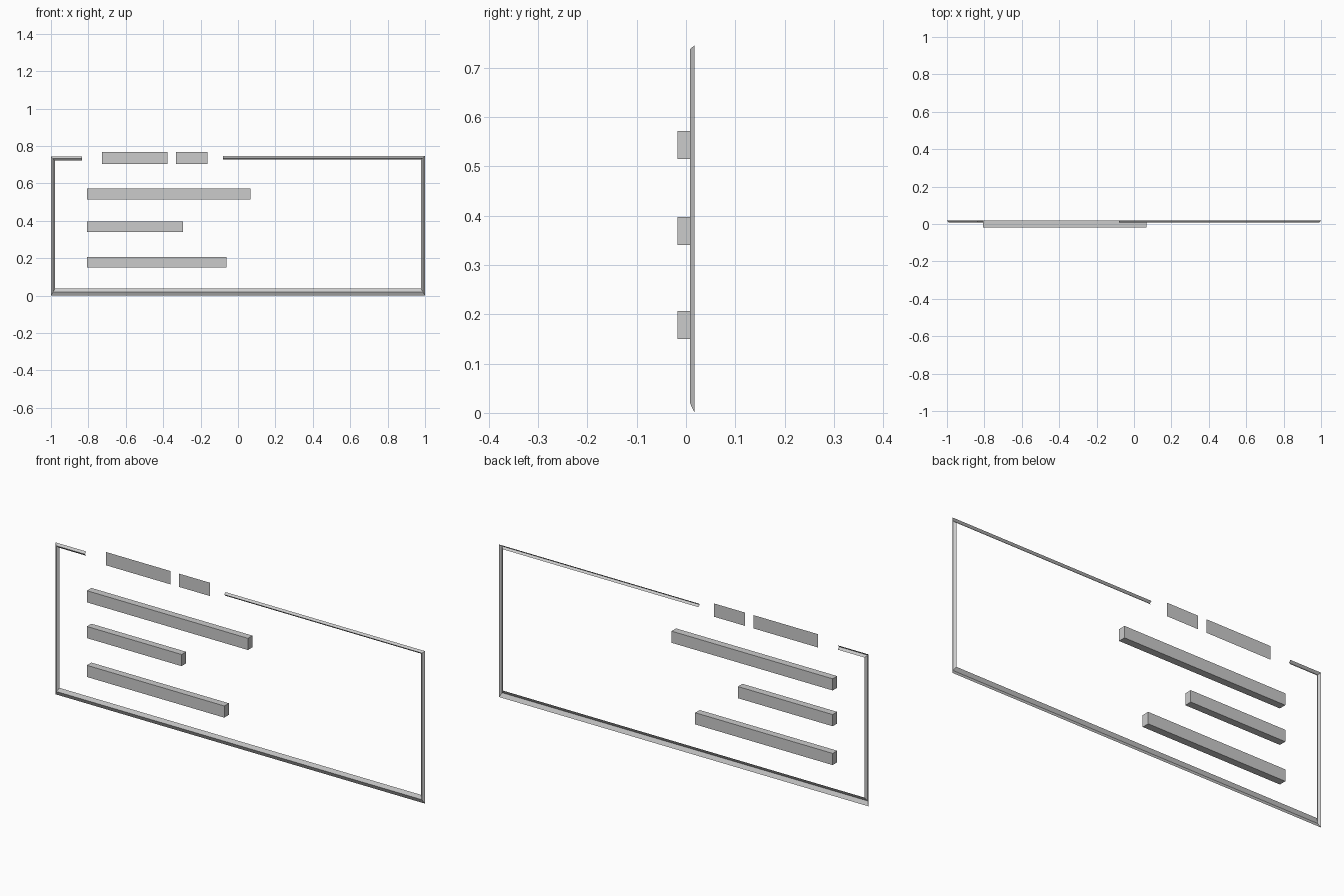
import bpy
import bmesh

if "Cube" in bpy.data.objects:
    bpy.data.objects.remove(bpy.data.objects["Cube"])

BACK, RIDGE, FRONT = 0.0175, 0.008, -0.0175


def make_object(name, bm):
    mesh = bpy.data.meshes.new(name)
    bm.to_mesh(mesh)
    bm.free()
    obj = bpy.data.objects.new(name, mesh)
    bpy.context.collection.objects.link(obj)
    return obj


def bar(name, x0, x1, z0, z1):
    bm = bmesh.new()
    bmesh.ops.create_cube(bm, size=1)
    for v in bm.verts:
        v.co = ((x0 + x1) / 2 + v.co.x * (x1 - x0),
                (FRONT + BACK) / 2 + v.co.y * (BACK - FRONT),
                (z0 + z1) / 2 + v.co.z * (z1 - z0))
    make_object(name, bm)


def plate(name, x0, x1, z0, z1):
    bm = bmesh.new()
    corners = [(x0, z0), (x1, z0), (x1, z1), (x0, z1)]
    bm.faces.new([bm.verts.new((x, BACK, z)) for x, z in corners])
    make_object(name, bm)


# Border: open-backed V moulding, mitred at the corners, gap in the top rail
def border_line(side, bottom, top_left, top_right):
    return [(-0.834, top_left), (-side, top_left), (-side, bottom),
            (side, bottom), (side, top_right), (-0.08, top_right)]


rails = [(BACK, border_line(1.0, 0.003, 0.743, 0.746)),
         (RIDGE, border_line(0.989, 0.020, 0.733, 0.737)),
         (BACK, border_line(0.978, 0.037, 0.722, 0.728))]
# bottom outer edge rests on the ground
rails[0][1][2] = (-1.0, 0.0)
rails[0][1][3] = (1.0, 0.0)

bm = bmesh.new()
lines = [[bm.verts.new((x, y, z)) for x, z in pts] for y, pts in rails]
for outer, inner in zip(lines, lines[1:]):
    for i in range(len(outer) - 1):
        bm.faces.new((outer[i], outer[i + 1], inner[i + 1], inner[i]))
make_object("border_frame", bm)

# Raised bars, left aligned
for name, x1, z0 in [("upper_bar", 0.066, 0.515),
                     ("middle_bar", -0.293, 0.340),
                     ("lower_bar", -0.062, 0.150)]:
    bar(name, -0.806, x1, z0, z0 + 0.057)

# Flat heading plates in the gap of the top rail
plate("heading_plate_long", -0.727, -0.378, 0.704, 0.769)
plate("heading_plate_short", -0.332, -0.164, 0.704, 0.769)
